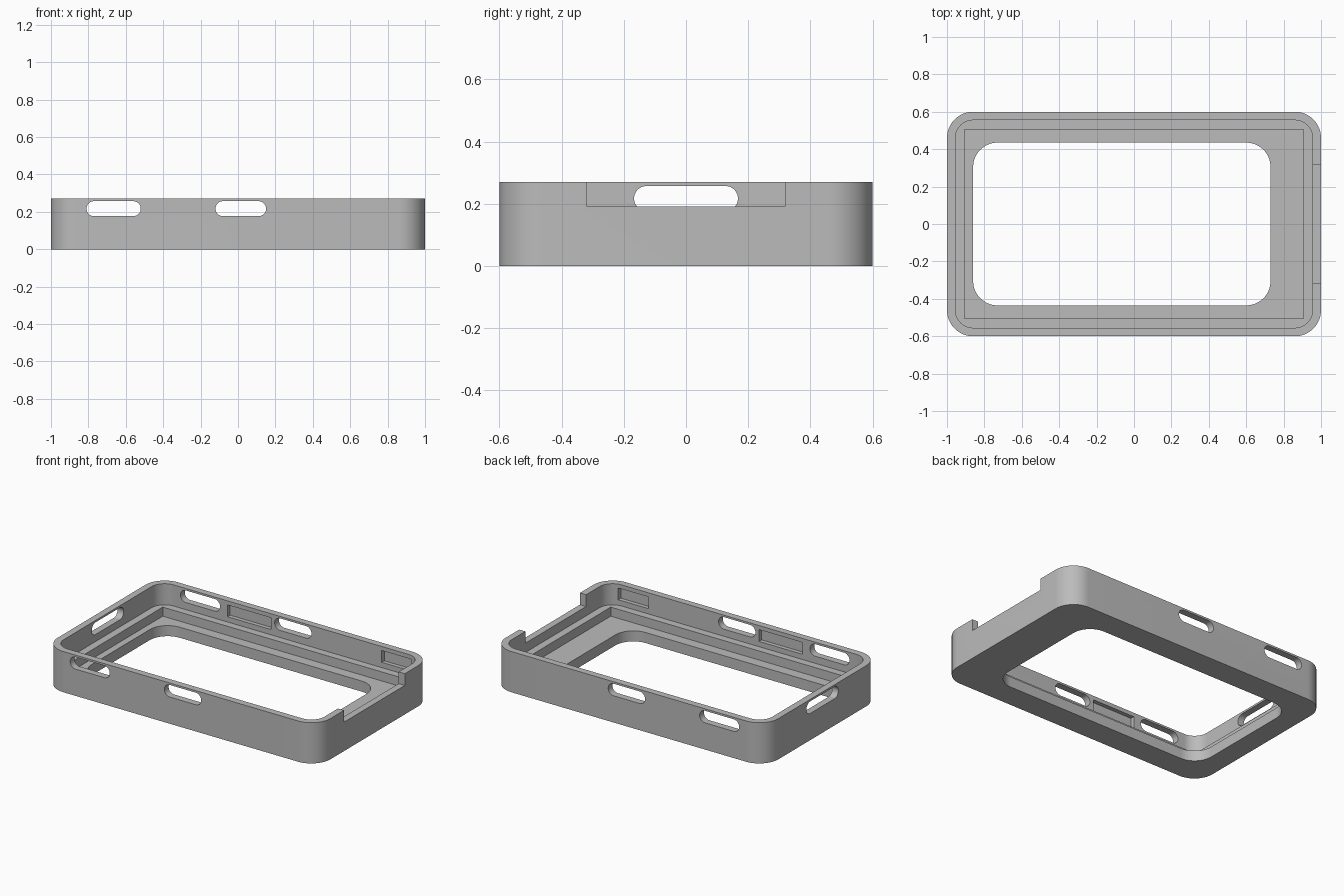
import bpy, bmesh
from math import cos, sin, pi, radians

cube = bpy.data.objects.get("Cube")
if cube:
    bpy.data.objects.remove(cube, do_unlink=True)

HEIGHT = 0.27
FLOOR_Z, LEDGE_Z = 0.07, 0.13
SLOT_Z = (0.177, 0.257)

grey = bpy.data.materials.new("mid_grey")
grey.use_nodes = True
grey.diffuse_color = (0.5, 0.5, 0.5, 1)
grey.node_tree.nodes["Principled BSDF"].inputs["Base Color"].default_value = (0.5, 0.5, 0.5, 1)


def prism(name, u, v, w, radius=0, axis="Z", steps=16):
    """Rounded rectangle spanning u by v, extruded over w along an axis."""
    place = {"Z": lambda a, b, c: (a, b, c),
             "Y": lambda a, b, c: (a, c, b),
             "X": lambda a, b, c: (c, a, b)}[axis]
    outline = []
    for quarter, (cu, cv) in enumerate([(u[1] - radius, v[1] - radius),
                                        (u[0] + radius, v[1] - radius),
                                        (u[0] + radius, v[0] + radius),
                                        (u[1] - radius, v[0] + radius)]):
        for i in range(steps + 1 if radius else 1):
            a = (quarter + i / steps) * pi / 2
            outline.append((cu + radius * cos(a), cv + radius * sin(a)))
    bm = bmesh.new()
    low, high = [[bm.verts.new(place(a, b, c)) for a, b in outline] for c in w]
    bm.faces.new(low)
    bm.faces.new(high)
    for i in range(len(outline)):
        j = (i + 1) % len(outline)
        bm.faces.new((low[i], low[j], high[j], high[i]))
    bmesh.ops.remove_doubles(bm, verts=bm.verts, dist=1e-5)
    bmesh.ops.recalc_face_normals(bm, faces=bm.faces)
    mesh = bpy.data.meshes.new(name)
    bm.to_mesh(mesh)
    bm.free()
    obj = bpy.data.objects.new(name, mesh)
    bpy.context.collection.objects.link(obj)
    return obj


# Solid outer block
frame = prism("case_frame", (-1, 1), (-0.6, 0.6), (0, HEIGHT), 0.14)
frame.data.materials.append(grey)

# Stepped interior: rounded upper wall, square recess, window through the floor
cutters = [
    prism("upper_cutter", (-0.955, 0.955), (-0.555, 0.555), (LEDGE_Z, 0.4), 0.095),
    prism("recess_cutter", (-0.905, 0.905), (-0.505, 0.505), (FLOOR_Z, 0.4)),
    prism("window_cutter", (-0.86, 0.73), (-0.435, 0.435), (-0.1, 0.4), 0.13),
]

# Rounded slots through the front and back walls
for span in ((-0.81, -0.52), (-0.12, 0.15)):
    cutters.append(prism("slot_cutter", span, SLOT_Z, (-0.7, 0.7), 0.04, "Y"))

# Right end slot and left end notch
cutters.append(prism("end_slot_cutter", (-0.167, 0.167), SLOT_Z, (-1.1, -0.85), 0.04, "X"))
cutters.append(prism("notch_cutter", (-0.318, 0.318), (0.192, 0.4), (0.85, 1.1), 0, "X"))

# Blind pockets on the inside of both long walls
for span in ((-0.465, -0.147), (0.665, 0.885)):
    for depth in ((0.45, 0.582), (-0.582, -0.45)):
        cutters.append(prism("pocket_cutter", span, (0.165, 0.243), depth, 0, "Y"))

bpy.ops.object.select_all(action="DESELECT")
bpy.context.view_layer.objects.active = frame
frame.select_set(True)
for cutter in cutters:
    cutter.hide_render = True
    mod = frame.modifiers.new(cutter.name, "BOOLEAN")
    mod.operation = "DIFFERENCE"
    mod.solver = "EXACT"
    mod.object = cutter
    bpy.ops.object.modifier_apply(modifier=mod.name)
    bpy.data.objects.remove(cutter, do_unlink=True)

bpy.ops.object.shade_smooth_by_angle(angle=radians(30))
